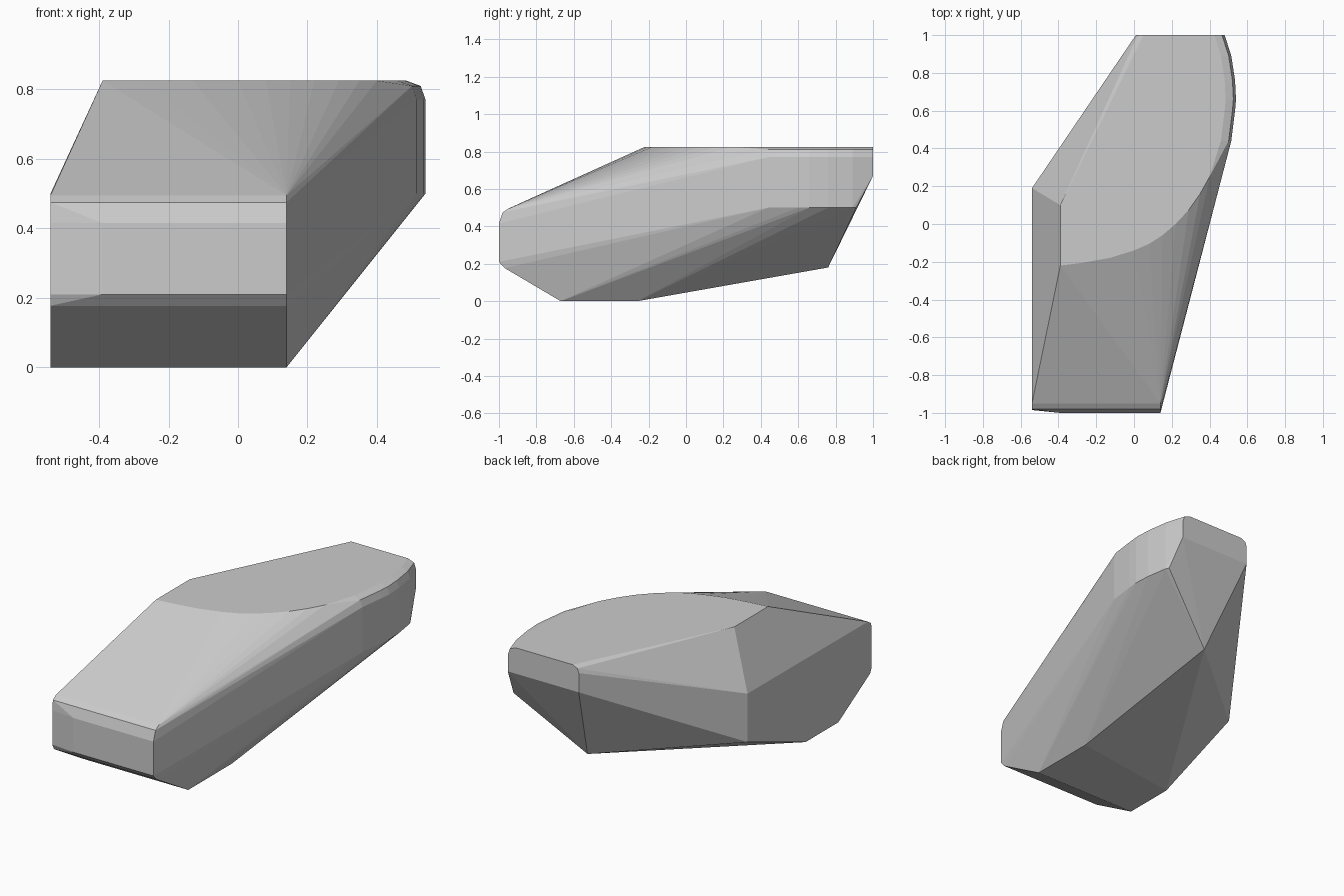
import bpy, bmesh

if "Cube" in bpy.data.objects:
    bpy.data.objects.remove(bpy.data.objects["Cube"])

points = []

# Front block: one side profile (y, z) repeated at both sides, nose slightly raked on the left
nose = [(-.95, .495), (-.98, .475), (-1, .415), (-1, .21), (-.97, .177)]
for y, z in nose:
    points.append((.14, y, z))
    points.append((-.39, y, z))
    points.append((-.54, max(y, -.985), z))
for x, y_back in ((-.54, -.36), (.14, -.26)):
    points += [(x, -.67, 0), (x, y_back, 0)]

# Left rear upright edge and the low rear keel corner
points += [(-.54, .19, .5), (-.54, .19, .21), (.12, .76, .18)]

# Curved front rim of the flat top
rim = [(-.39, -.22), (-.27, -.205), (-.13, -.18), (0, -.14), (.08, -.105),
       (.15, -.06), (.22, 0), (.29, .075), (.35, .16), (.40, .25)]
points += [(x, y, .825) for x, y in rim]

# Rounded right flank, stacked from the lower edge to the softened top edge
flank = [(.515, .44), (.535, .6), (.54, .66), (.535, .76), (.515, .89), (.48, 1)]
for x, y in flank:
    low = .5 if y < .95 else .67
    points += [(x, min(y, 1), low), (x, y, .77), (x - .014, y, .81), (x - .055, y, .825)]
points.append((.505, .91, .5))

# Rear left corner and softened left top edge
points += [(.01, 1, .67), (.01, 1, .785), (.02, 1, .81), (.05, 1, .825),
           (-.39, .14, .79), (-.39, .10, .825)]

# Wrap everything in a faceted shell
bm = bmesh.new()
for p in points:
    bm.verts.new(p)
hull = bmesh.ops.convex_hull(bm, input=bm.verts)
bmesh.ops.delete(bm, geom=[v for v in bm.verts if not v.link_faces], context='VERTS')
bmesh.ops.dissolve_limit(bm, angle_limit=.01, verts=bm.verts, edges=bm.edges)
bmesh.ops.recalc_face_normals(bm, faces=bm.faces)
mesh = bpy.data.meshes.new("faceted_block")
bm.to_mesh(mesh)
bm.free()
block = bpy.data.objects.new("faceted_block", mesh)
bpy.context.collection.objects.link(block)
